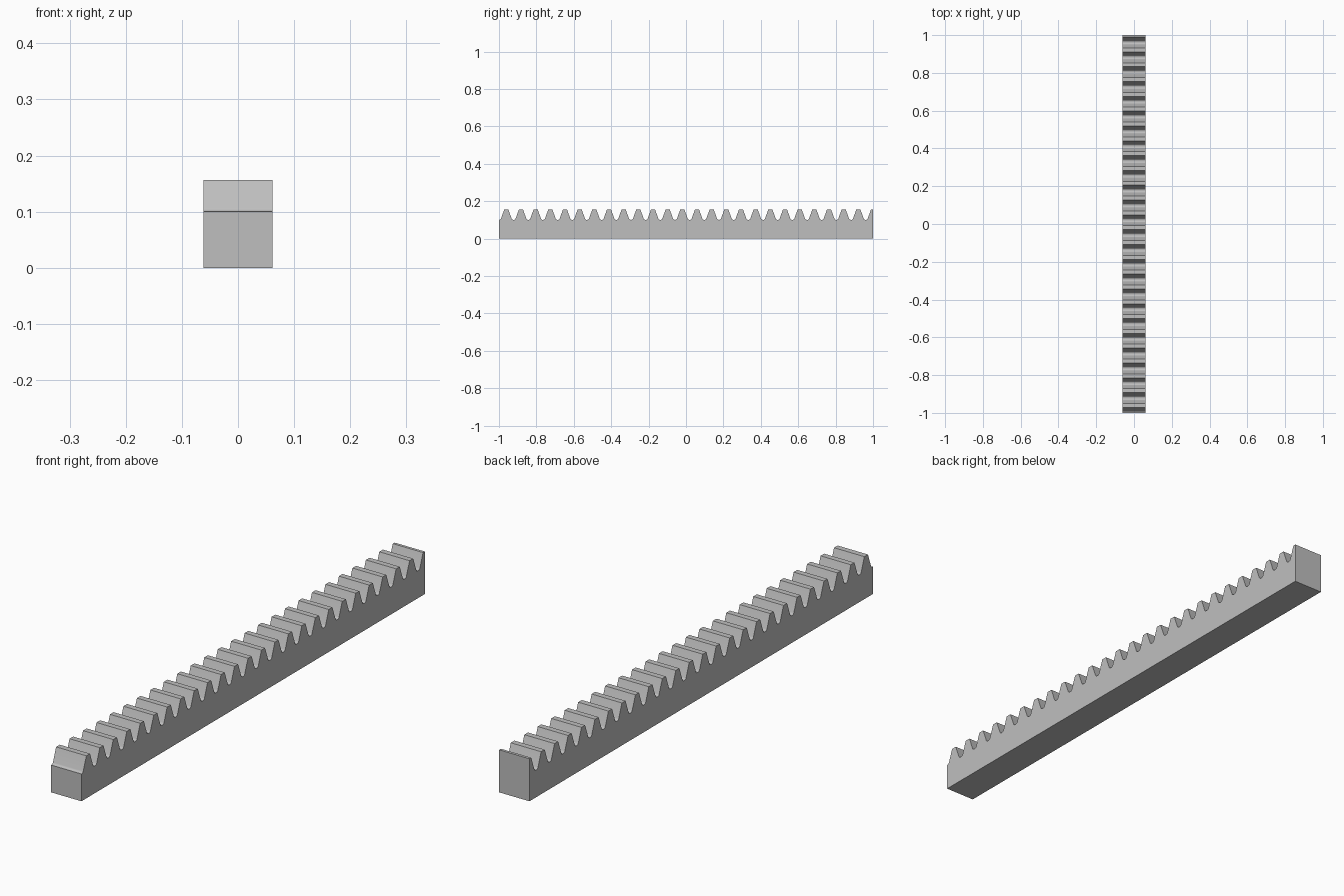
import bpy
import bmesh
import math

cube = bpy.data.objects.get("Cube")
if cube:
    bpy.data.objects.remove(cube, do_unlink=True)

# Gear rack proportions
TEETH = 25                      # whole teeth, plus half a tooth at the back end
PITCH = 2 / (TEETH + 0.5)
MODULE = PITCH / math.pi
HALF_WIDTH = 0.0617
TOP = 0.1566
ROOT = TOP - 2.25 * MODULE
ANGLE = math.radians(20)
TIP_HALF = PITCH / 4 - MODULE * math.tan(ANGLE)
ROOT_HALF = PITCH / 2 - TIP_HALF - (TOP - ROOT) * math.tan(ANGLE)
FILLET = 0.38 * MODULE
STEPS = 5

# Steel
steel = bpy.data.materials.new("steel grey")
steel.use_nodes = True
colour = (0.52, 0.52, 0.52, 1)
steel.diffuse_color = colour
steel.node_tree.nodes["Principled BSDF"].inputs["Base Color"].default_value = colour


def rising_flank():
    """Half a pitch, from the middle of a root to the edge of a tip."""
    turn = math.pi / 2 - ANGLE
    start = ROOT_HALF - FILLET * math.tan(turn / 2)
    points = []
    for i in range(STEPS + 1):
        a = turn * i / STEPS
        points.append((start + FILLET * math.sin(a), ROOT + FILLET * (1 - math.cos(a))))
    points.append((PITCH / 2 - TIP_HALF, TOP))
    return points


# Side outline: base, then the teeth from front to back
flank = rising_flank()
outline = [(1, 0), (-1, 0), (-1, ROOT)]
for n in range(TEETH + 1):
    y0 = -1 + n * PITCH
    outline += [(y0 + y, z) for y, z in flank]
    if n < TEETH:
        outline += [(y0 + PITCH - y, z) for y, z in reversed(flank)]
outline.append((1, TOP))

# Extrude the outline across the width
bm = bmesh.new()
side = bm.faces.new([bm.verts.new((-HALF_WIDTH, y, z)) for y, z in outline])
result = bmesh.ops.extrude_face_region(bm, geom=[side], use_keep_orig=True)
moved = [v for v in result["geom"] if isinstance(v, bmesh.types.BMVert)]
bmesh.ops.translate(bm, verts=moved, vec=(2 * HALF_WIDTH, 0, 0))
bmesh.ops.recalc_face_normals(bm, faces=bm.faces)
mesh = bpy.data.meshes.new("toothed_rack")
bm.to_mesh(mesh)
bm.free()
mesh.materials.append(steel)

rack = bpy.data.objects.new("toothed_rack", mesh)
bpy.context.collection.objects.link(rack)
bpy.context.view_layer.objects.active = rack
rack.select_set(True)
bpy.ops.object.shade_smooth_by_angle(angle=math.radians(30))
